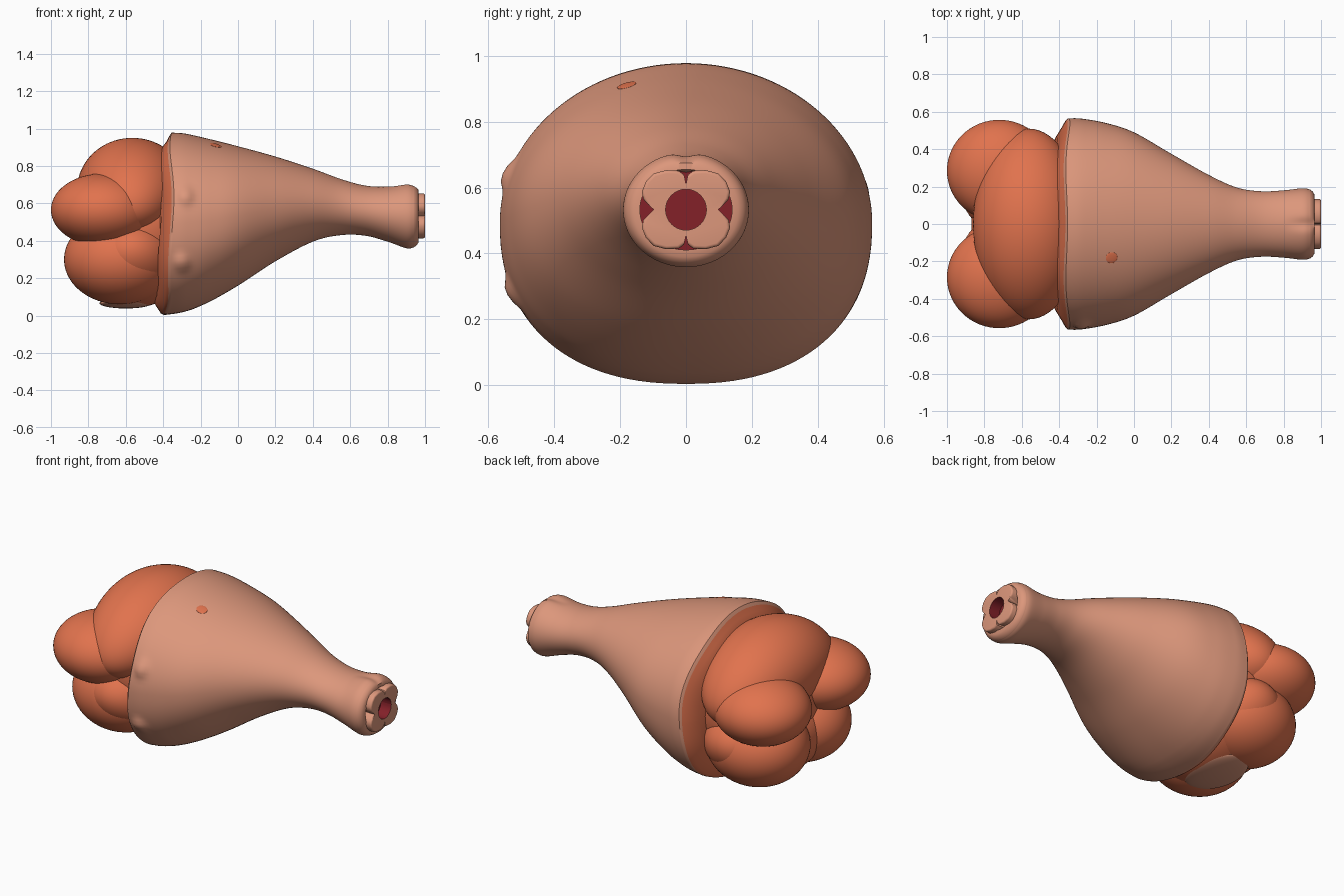
import bpy, bmesh, math
from mathutils import Vector

if "Cube" in bpy.data.objects:
    bpy.data.objects.remove(bpy.data.objects["Cube"])


def material(name, rgb):
    m = bpy.data.materials.new(name)
    m.diffuse_color = (*rgb, 1)
    m.use_nodes = True
    m.node_tree.nodes["Principled BSDF"].inputs["Base Color"].default_value = m.diffuse_color
    return m


SKIN = material("pale skin", (0.72, 0.31, 0.20))
MEAT = material("orange meat", (0.75, 0.17, 0.075))
MARROW = material("dark red marrow", (0.23, 0.015, 0.022))


def finish(name, bm, mats, angle=40):
    bmesh.ops.recalc_face_normals(bm, faces=bm.faces)
    me = bpy.data.meshes.new(name)
    bm.to_mesh(me)
    bm.free()
    ob = bpy.data.objects.new(name, me)
    bpy.context.collection.objects.link(ob)
    for m in mats:
        me.materials.append(m)
    bpy.ops.object.select_all(action='DESELECT')
    ob.select_set(True)
    bpy.context.view_layer.objects.active = ob
    bpy.ops.object.shade_smooth_by_angle(angle=math.radians(angle))
    return ob


def ellipsoid(name, centre, radii, mat, direction=None, bend=0):
    bm = bmesh.new()
    bmesh.ops.create_uvsphere(bm, u_segments=64, v_segments=40, radius=1)
    bmesh.ops.scale(bm, vec=radii, verts=bm.verts)
    for v in bm.verts:
        v.co.z += bend * v.co.y ** 2
    if direction:
        q = Vector((0, 0, 1)).rotation_difference(direction)
        bmesh.ops.rotate(bm, matrix=q.to_matrix(), verts=bm.verts)
    bmesh.ops.translate(bm, vec=centre, verts=bm.verts)
    return finish(name, bm, [mat])


def catmull(a, b, c, d, t):
    return [0.5 * (2 * q + (r - p) * t + (2 * p - 5 * q + 4 * r - s) * t * t
                   + (3 * q - p - 3 * r + s) * t ** 3) for p, q, r, s in zip(a, b, c, d)]


def ramp(v):
    return max(0, min(1, v))


# Skin sleeve: stations of x, z bottom, z top, y half width
stations = [(-0.36, 0.004, 0.978, 0.565), (-0.28, 0.02, 0.972, 0.563), (-0.15, 0.075, 0.943, 0.54),
            (0, 0.16, 0.905, 0.49), (0.2, 0.29, 0.85, 0.375), (0.4, 0.395, 0.785, 0.262),
            (0.55, 0.43, 0.73, 0.195), (0.68, 0.427, 0.695, 0.175), (0.8, 0.395, 0.69, 0.18),
            (0.9, 0.36, 0.706, 0.191), (0.94, 0.365, 0.698, 0.185)]
rings = [(-0.425, 0.07, 0.88, 0.465), (-0.388, 0.012, 0.93, 0.525), (-0.372, 0.004, 0.96, 0.555)]
for i in range(len(stations) - 1):
    pts = [stations[max(0, min(len(stations) - 1, i + k))] for k in (-1, 0, 1, 2)]
    rings += [catmull(*pts, s / 8) for s in range(8)]
rings += [stations[-1], (0.955, 0.375, 0.688, 0.174), (0.964, 0.389, 0.675, 0.159),
          (0.966, 0.411, 0.655, 0.14), (0.93, 0.411, 0.655, 0.14)]
bumps = [Vector((-0.28, -0.54, 0.64)), Vector((-0.30, -0.53, 0.28))]

N = 120
bm = bmesh.new()
loops = []
for x, lo, hi, w in rings:
    loop = []
    for k in range(N):
        a = 2 * math.pi * k / N
        c, s = math.cos(a), math.sin(a)
        # groove on top of the knob, wavy cut edge, fuller lower flanks
        dip = ramp((x - 0.8) / 0.1) * 0.07 * math.exp(-((a - math.pi / 2) / 0.16) ** 2)
        r = 1 - (dip if x < 0.96 else 0)
        wave = ramp((-0.25 - x) / 0.1) * (0.010 * math.cos(2 * a) + 0.007 * math.sin(5 * a) + 0.008 * s)
        full = 1 - 0.13 * ramp((0.3 - x) / 0.5) * (1 if s < 0 else 0)
        p = Vector((x + wave, w * r * math.copysign(abs(c) ** full, c),
                    (lo + hi) / 2 + (hi - lo) / 2 * r * math.copysign(abs(s) ** full, s)))
        # small bumps on the front flank
        for b in bumps:
            d2 = (p.x - b.x) ** 2 + (p.z - b.z) ** 2
            if p.y < -0.3:
                p.y -= 0.02 * math.exp(-(d2 / 0.042 ** 2) ** 1.5)
        loop.append(bm.verts.new(p))
    loops.append(loop)
for i in range(len(loops) - 1):
    for k in range(N):
        f = bm.faces.new((loops[i][k], loops[i][(k + 1) % N], loops[i + 1][(k + 1) % N], loops[i + 1][k]))
        f.material_index = 1 if i < 2 else 0
bm.faces.new(loops[0]).material_index = 1
bm.faces.new(loops[-1]).material_index = 2
leg = finish("skin_sleeve", bm, [SKIN, MEAT, MARROW])

# Meat lobes bulging out of the wide end
ellipsoid("meat_core", (-0.5, 0, 0.48), (0.34, 0.42, 0.38), MEAT)
ellipsoid("top_meat_lobe", (-0.565, 0, 0.675), (0.295, 0.51, 0.275), MEAT, bend=-0.3)
under = ellipsoid("bottom_meat_lobe", (-0.57, 0, 0.295), (0.30, 0.49, 0.255), MEAT, bend=0.2)
for side, s in (("front", -1), ("back", 1)):
    ellipsoid(side + "_middle_meat_lobe", (-0.72, s * 0.285, 0.565), (0.28, 0.272, 0.195), MEAT)
    ellipsoid(side + "_lower_meat_lobe", (-0.63, s * 0.20, 0.30), (0.30, 0.28, 0.24), MEAT)

# Scrap of skin on the underside
ellipsoid("underside_skin_scrap", (-0.60, 0, 0.066), (0.14, 0.22, 0.028), SKIN, bend=0.2)

# Four knuckle lobes around the marrow hole
quarter = [(0.062 * math.cos(a), 0.062 * math.sin(a))
           for a in [math.radians(90 * i / 8) for i in range(9)]]
quarter += [(0, 0.078), (0.006, 0.106), (0.022, 0.118), (0.06, 0.12), (0.098, 0.11),
            (0.122, 0.085), (0.134, 0.055), (0.13, 0.032), (0.117, 0.018), (0.098, 0)]
for name, sy, sz in (("back_upper", 1, 1), ("front_upper", -1, 1),
                     ("back_lower", 1, -1), ("front_lower", -1, -1)):
    bm = bmesh.new()
    f = bm.faces.new([bm.verts.new((0.92, sy * y, 0.533 + sz * z)) for y, z in quarter])
    res = bmesh.ops.extrude_face_region(bm, geom=[f])
    bmesh.ops.translate(bm, vec=(0.08, 0, 0),
                        verts=[v for v in res["geom"] if isinstance(v, bmesh.types.BMVert)])
    bmesh.ops.recalc_face_normals(bm, faces=bm.faces)
    for f in bm.faces:
        c = f.calc_center_median()
        if abs(f.normal.x) < 0.5 and math.hypot(c.y, c.z - 0.533) < 0.063:
            f.material_index = 1
    rim = [e for e in bm.edges if all(v.co.x > 0.99 and math.hypot(v.co.y, v.co.z - 0.533) > 0.1
                                      for v in e.verts)]
    bmesh.ops.bevel(bm, geom=rim, offset=0.01, segments=4, affect='EDGES', profile=0.5)
    finish(name + "_knuckle", bm, [SKIN, MARROW])

# Meat spot, placed on the skin surface
bpy.context.view_layer.update()
_, loc, normal, _ = leg.closest_point_on_mesh(Vector((-0.12, -0.18, 0.91)))
ellipsoid("meat_spot", loc, (0.032, 0.03, 0.004), MEAT, normal)
